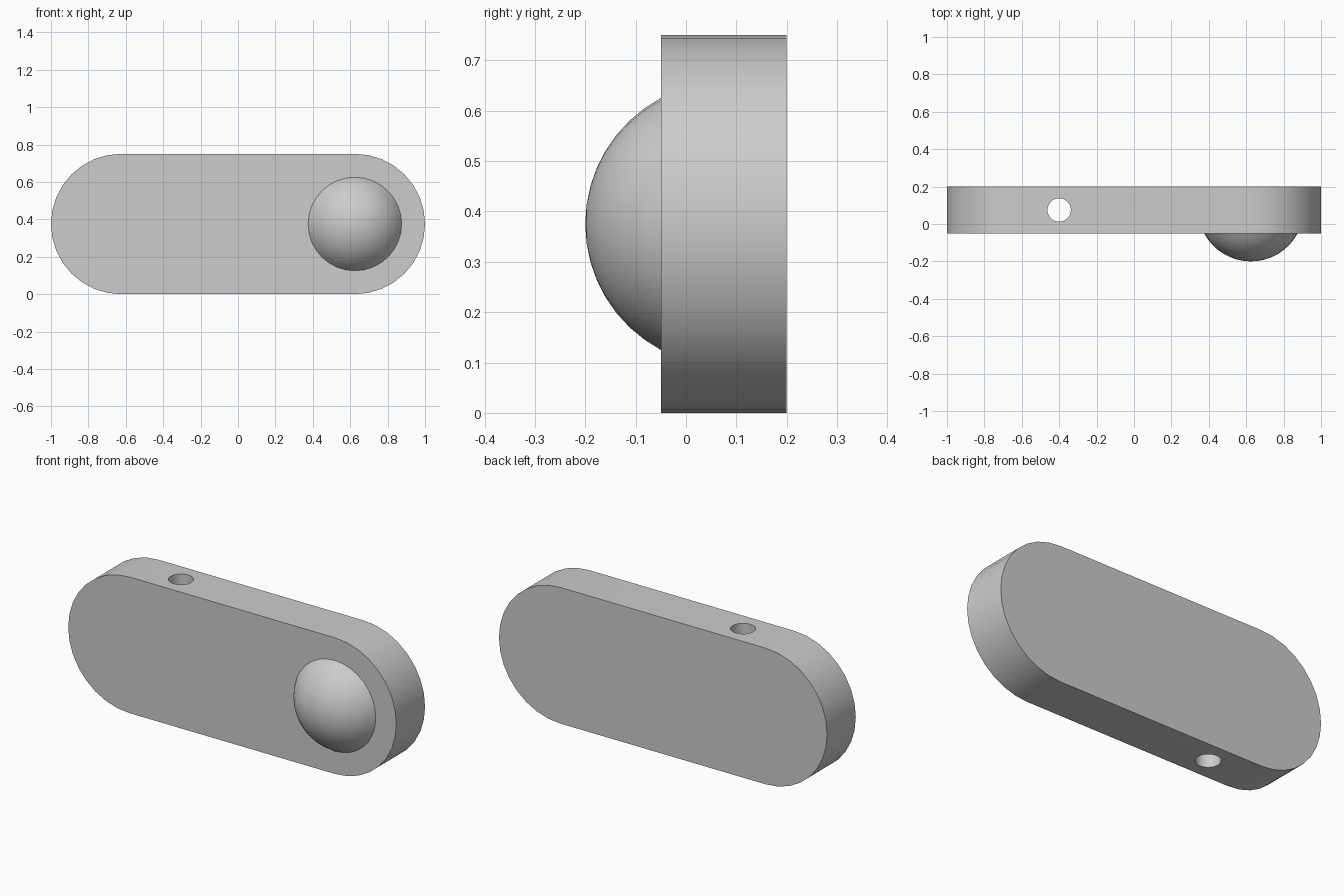
import bpy
import bmesh
from math import sin, cos, pi, radians, asin
from mathutils import Matrix, Vector

cube = bpy.data.objects.get("Cube")
if cube:
    bpy.data.objects.remove(cube, do_unlink=True)

HALF_HEIGHT = 0.375      # also the radius of the rounded ends
END_X = 0.625            # centre of each rounded end
FRONT_Y, BACK_Y = -0.05, 0.2
ARC_STEPS = 16

# Plain grey for the whole model
grey = bpy.data.materials.new("light grey")
grey.use_nodes = True
colour = (0.604, 0.604, 0.604, 1)
grey.diffuse_color = colour
grey.node_tree.nodes["Principled BSDF"].inputs["Base Color"].default_value = colour


def add_object(name, bm):
    bmesh.ops.recalc_face_normals(bm, faces=bm.faces)
    mesh = bpy.data.meshes.new(name)
    bm.to_mesh(mesh)
    bm.free()
    mesh.materials.append(grey)
    obj = bpy.data.objects.new(name, mesh)
    bpy.context.collection.objects.link(obj)
    return obj


def smooth(obj):
    bpy.ops.object.select_all(action="DESELECT")
    obj.select_set(True)
    bpy.context.view_layer.objects.active = obj
    bpy.ops.object.shade_smooth_by_angle(angle=radians(30))


# Body: a slab with fully rounded ends
bm = bmesh.new()
outline = []
for side in (1, -1):
    for i in range(ARC_STEPS + 1):
        a = -pi / 2 + pi * i / ARC_STEPS
        x = side * (END_X + HALF_HEIGHT * cos(a))
        z = HALF_HEIGHT + side * HALF_HEIGHT * sin(a)
        outline.append(bm.verts.new((x, FRONT_Y, z)))
face = bm.faces.new(outline)
extruded = bmesh.ops.extrude_face_region(bm, geom=[face])["geom"]
back = [v for v in extruded if isinstance(v, bmesh.types.BMVert)]
bmesh.ops.translate(bm, verts=back, vec=(0, BACK_Y - FRONT_Y, 0))
body = add_object("body", bm)

# Cord hole: runs straight through from top to bottom
bm = bmesh.new()
bmesh.ops.create_cone(bm, cap_ends=True, segments=32, radius1=0.0625, radius2=0.0625,
                      depth=1, matrix=Matrix.Translation((-0.4, 0.075, HALF_HEIGHT)))
cutter = add_object("hole_cutter", bm)
cutter.hide_render = True
cut = body.modifiers.new("cord hole", "BOOLEAN")
cut.operation = "DIFFERENCE"
cut.solver = "EXACT"
cut.object = cutter
bpy.context.view_layer.objects.active = body
bpy.ops.object.modifier_apply(modifier=cut.name)
bpy.data.objects.remove(cutter, do_unlink=True)
smooth(body)

# Button: a shallow spherical cap on the front face, turned about the y axis
CAP_RADIUS, CAP_HEIGHT = 0.25, 0.15
ball = (CAP_RADIUS ** 2 + CAP_HEIGHT ** 2) / (2 * CAP_HEIGHT)
centre = Vector((END_X, FRONT_Y - CAP_HEIGHT + ball, HALF_HEIGHT))
sweep = asin(CAP_RADIUS / ball)
bm = bmesh.new()
profile = [bm.verts.new(centre + ball * Vector((sin(sweep * i / 8), -cos(sweep * i / 8), 0)))
           for i in range(9)]
edges = [bm.edges.new(pair) for pair in zip(profile, profile[1:])]
bmesh.ops.spin(bm, geom=profile + edges, cent=centre, axis=(0, 1, 0),
               angle=2 * pi, steps=32)
bmesh.ops.remove_doubles(bm, verts=bm.verts, dist=0.0005)
rim = [e for e in bm.edges if e.is_boundary]
bmesh.ops.contextual_create(bm, geom=rim)
smooth(add_object("button", bm))
